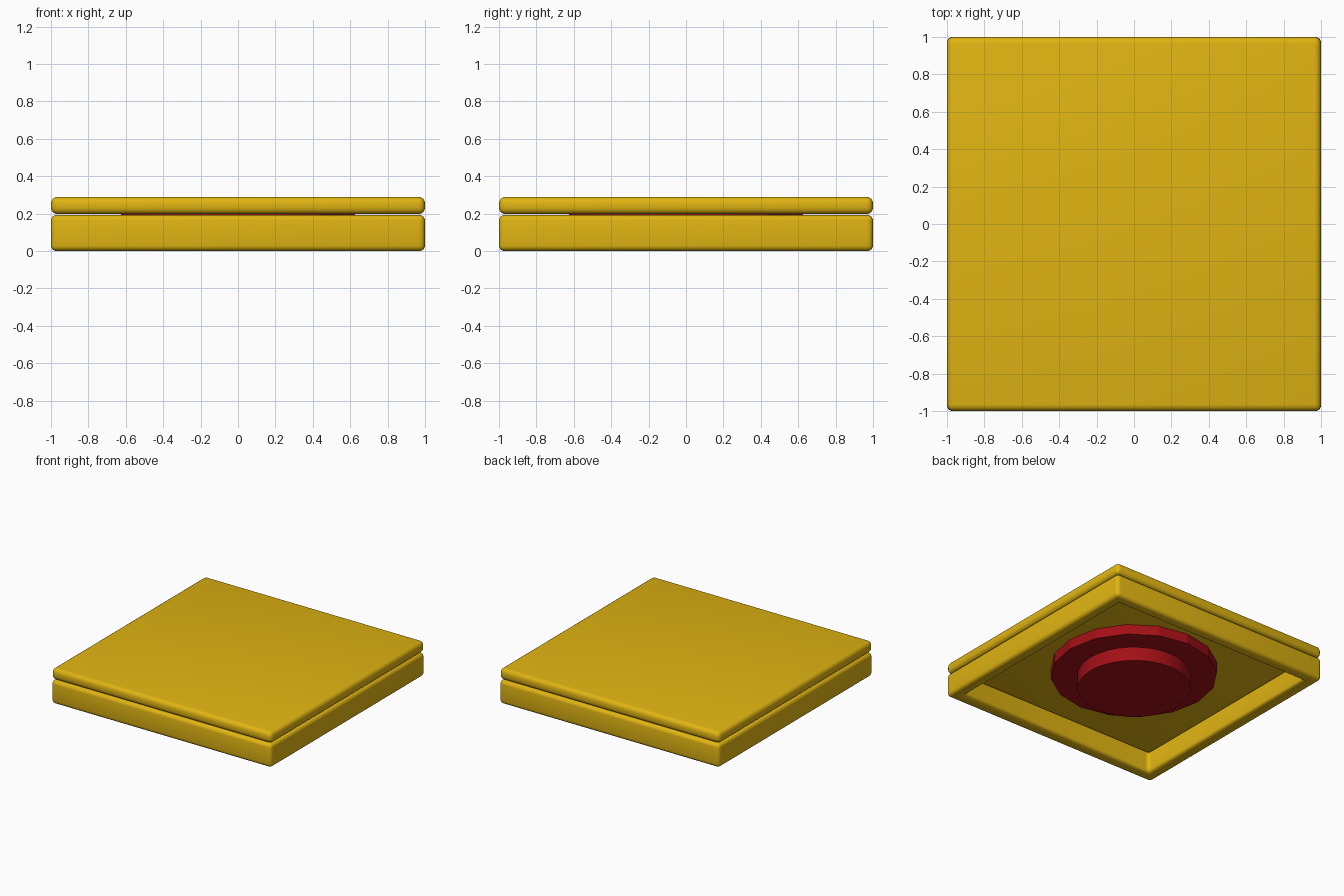
import bpy, bmesh, math

if "Cube" in bpy.data.objects:
    bpy.data.objects.remove(bpy.data.objects["Cube"])


def material(name, rgb):
    m = bpy.data.materials.new(name)
    m.diffuse_color = (*rgb, 1)
    m.use_nodes = True
    m.node_tree.nodes["Principled BSDF"].inputs["Base Color"].default_value = m.diffuse_color
    return m


yellow = material("yellow", (0.75, 0.46, 0.006))
red = material("red", (0.36, 0.005, 0.008))


def finish(bm, name, mat):
    bmesh.ops.recalc_face_normals(bm, faces=bm.faces)
    me = bpy.data.meshes.new(name)
    bm.to_mesh(me)
    bm.free()
    me.materials.append(mat)
    ob = bpy.data.objects.new(name, me)
    bpy.context.collection.objects.link(ob)
    return ob


def round_edges(bm, width):
    bmesh.ops.recalc_face_normals(bm, faces=bm.faces)
    sharp = [e for e in bm.edges if e.calc_face_angle(0) > 0.5]
    bmesh.ops.bevel(bm, geom=sharp, offset=width, segments=4,
                    profile=0.5, affect='EDGES', clamp_overlap=True)
    for f in bm.faces:
        f.smooth = True


def disc(name, radius, z0, z1, sides):
    bm = bmesh.new()
    bmesh.ops.create_cone(bm, cap_ends=True, segments=sides, radius1=radius,
                          radius2=radius, depth=z1 - z0)
    bmesh.ops.translate(bm, verts=bm.verts, vec=(0, 0, (z0 + z1) / 2))
    return finish(bm, name, red)


# Square base frame, open top and bottom: a rectangular section swept round 4 corners
bm = bmesh.new()
section = [(1.0, 0.0), (1.0, 0.193), (0.9, 0.193), (0.9, 0.0)]
rings = [[bm.verts.new((sx * r, sy * r, z)) for r, z in section]
         for sx, sy in ((1, 1), (-1, 1), (-1, -1), (1, -1))]
for i in range(4):
    a, b = rings[i], rings[(i + 1) % 4]
    for j in range(4):
        k = (j + 1) % 4
        bm.faces.new((a[j], b[j], b[k], a[k]))
round_edges(bm, 0.03)
finish(bm, "base_frame", yellow)

# Square pressing plate on top
bm = bmesh.new()
bmesh.ops.create_cube(bm, size=1)
bmesh.ops.scale(bm, verts=bm.verts, vec=(2, 2, 0.093))
bmesh.ops.translate(bm, verts=bm.verts, vec=(0, 0, 0.2435))
round_edges(bm, 0.035)
finish(bm, "top_plate", yellow)

# Stepped red plunger under the plate
disc("plunger_flange", 0.625, 0.115, 0.2, 16)
stem = disc("plunger_stem", 0.425, 0.0, 0.117, 32)
bpy.context.view_layer.objects.active = stem
stem.select_set(True)
bpy.ops.object.shade_smooth_by_angle(angle=math.radians(30))
